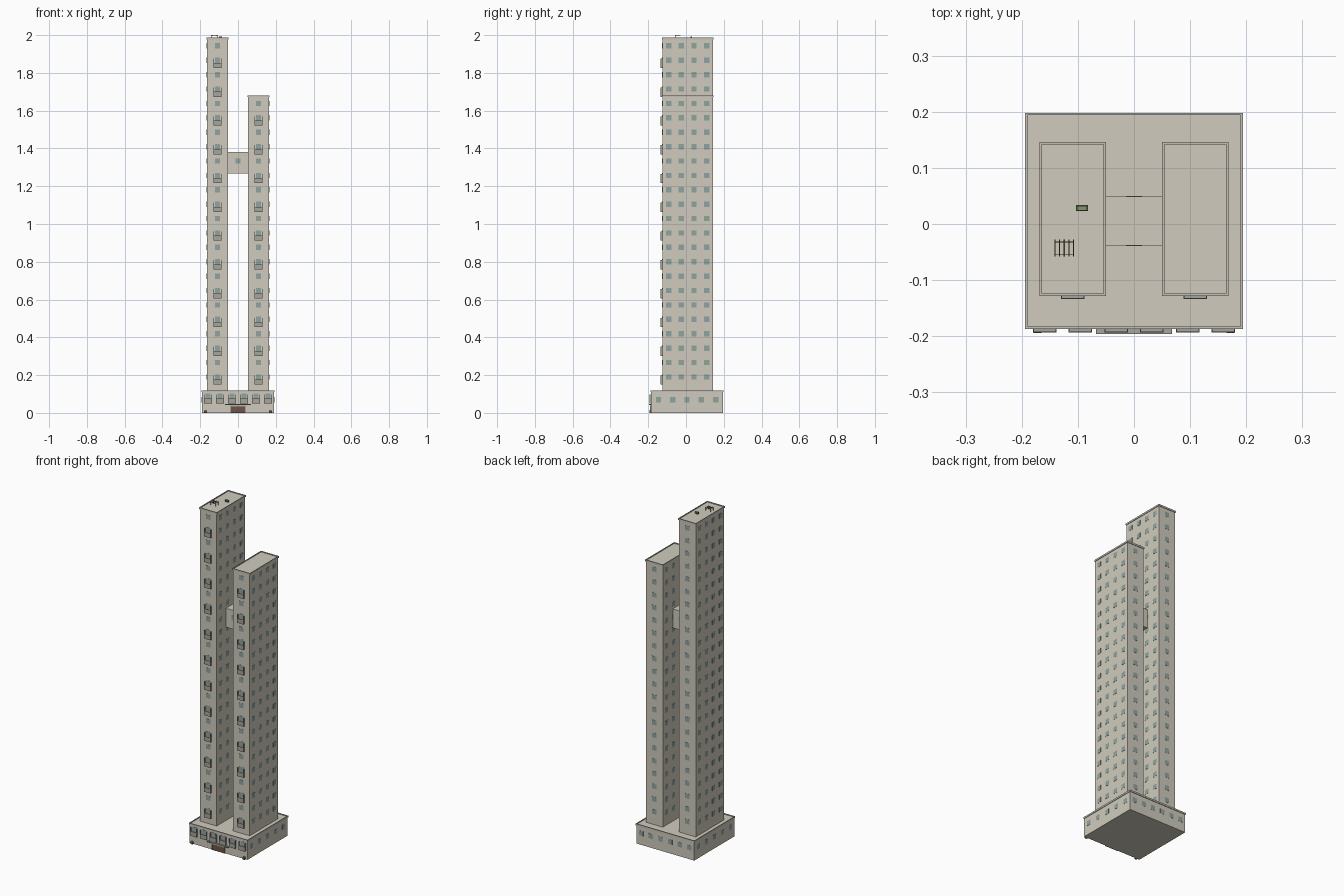
import bpy, bmesh
from mathutils import Matrix, Vector

if "Cube" in bpy.data.objects:
    bpy.data.objects.remove(bpy.data.objects["Cube"])


def material(name, r, g, b):
    m = bpy.data.materials.new(name)
    m.diffuse_color = (r, g, b, 1)
    m.use_nodes = True
    m.node_tree.nodes["Principled BSDF"].inputs["Base Color"].default_value = m.diffuse_color
    return m


WALL = material("wall", 0.63, 0.60, 0.51)
TRIM = material("trim", 0.55, 0.53, 0.46)
GLASS = material("glass", 0.28, 0.37, 0.35)
RAIL = material("railing", 0.38, 0.38, 0.34)
WOOD = material("wood", 0.16, 0.09, 0.06)
GREEN = material("green", 0.20, 0.33, 0.14)

FLOOR = 0.0762          # storey height
WIN = 0.028             # window size


def boxes(name, items, mat):
    """One object from a list of (x0, x1, y0, y1, z0, z1) boxes."""
    bm = bmesh.new()
    for x0, x1, y0, y1, z0, z1 in items:
        c = Vector((x0 + x1, y0 + y1, z0 + z1)) / 2
        bmesh.ops.create_cube(bm, size=1, matrix=Matrix.Translation(c)
                              @ Matrix.Diagonal((x1 - x0, y1 - y0, z1 - z0, 1)))
    me = bpy.data.meshes.new(name)
    bm.to_mesh(me)
    bm.free()
    me.materials.append(mat)
    ob = bpy.data.objects.new(name, me)
    bpy.context.collection.objects.link(ob)
    return ob


def rim(x0, x1, y0, y1, z, o=0.003, t=0.004, low=0.005, up=0.005):
    """Four parapet bars around a roof edge."""
    x0, x1, y0, y1 = x0 - o, x1 + o, y0 - o, y1 + o
    a, b = z - low, z + up
    return [(x0, x1, y0, y0 + t, a, b), (x0, x1, y1 - t, y1, a, b),
            (x0, x0 + t, y0 + t, y1 - t, a, b), (x1 - t, x1, y0 + t, y1 - t, a, b)]


def spread(a, b, n):
    return [a + (b - a) * (i + 0.5) / n for i in range(n)]


def windows(x0, x1, y0, y1, nx, ny, z, d=0.001, front=True):
    """Panes on all four walls at one level."""
    h = WIN / 2
    out = []
    for x in spread(x0, x1, nx):
        out.append((x - h, x + h, y1 - d, y1 + d, z - h, z + h))
        if front:
            out.append((x - h, x + h, y0 - d, y0 + d, z - h, z + h))
    for y in spread(y0, y1, ny):
        for x in (x0, x1):
            out.append((x - d, x + d, y - h, y + h, z - h, z + h))
    return out


def balcony(x, y, z, w=0.021, d=0.009, t=0.002):
    """Slab, low front panel and taller side panels."""
    f = y - d
    return [(x - w, x + w, f, y, z - 0.041, z - 0.037),
            (x - w, x + w, f, f + t, z - 0.037, z - 0.014),
            (x - w, x - w + t, f + t, y, z - 0.037, z + 0.008),
            (x + w - t, x + w, f + t, y, z - 0.037, z + 0.008),
            (x - w, x - w + t, f, f + t, z - 0.014, z + 0.008),
            (x + w - t, x + w, f, f + t, z - 0.014, z + 0.008)]


# Podium
P = (-0.191, 0.191, -0.184, 0.195)
PZ = 1.5 * FLOOR
boxes("podium", [(*P, 0, PZ)], WALL)
boxes("podium_parapet", rim(*P, PZ), TRIM)
panes = windows(*P, 6, 5, 0.069, front=False)
bal = []
for x in spread(-0.191, 0.191, 6):
    panes.append((x - 0.014, x + 0.014, -0.185, -0.183, 0.056, 0.102))
    bal += balcony(x, -0.184, 0.09)
boxes("podium_windows", panes, GLASS)
boxes("podium_balconies", bal, RAIL)

# Towers
for side, x0, x1, floors in (("left", -0.165, -0.053, 26), ("right", 0.053, 0.165, 22)):
    T = (x0, x1, -0.125, 0.143)
    top = floors * FLOOR
    boxes(side + "_tower", [(*T, PZ, top)], WALL)
    boxes(side + "_tower_parapet", rim(*T, top), TRIM)
    panes, bal = [], []
    for k in range(2, floors):
        z = (k + 0.5) * FLOOR
        panes += windows(*T, 1, 4, z)
        if k % 2 == 0 and k < floors - 1:
            bal += balcony((x0 + x1) / 2, -0.125, z)
    boxes(side + "_tower_windows", panes, GLASS)
    boxes(side + "_tower_balconies", bal, RAIL)

# Sky bridge between the towers
boxes("sky_bridge", [(-0.053, 0.053, -0.038, 0.049, 1.268, 1.381)], WALL)
zb = 17.5 * FLOOR
boxes("sky_bridge_windows", [(-0.014, 0.014, y - 0.001, y + 0.001, zb - 0.014, zb + 0.014)
                             for y in (-0.038, 0.049)], GLASS)

# Entrance doors, frame and canopy
boxes("entrance_doors", [(-0.037, -0.001, -0.188, -0.183, 0, 0.034),
                         (0.001, 0.037, -0.188, -0.183, 0, 0.034)], WOOD)
boxes("entrance_frame", [(-0.042, -0.037, -0.190, -0.183, 0, 0.038),
                         (0.037, 0.042, -0.190, -0.183, 0, 0.038),
                         (-0.037, 0.037, -0.190, -0.183, 0.034, 0.038)], RAIL)
boxes("entrance_canopy", [(-0.068, 0.068, -0.196, -0.183, 0.041, 0.047)], RAIL)

# Small planters at the front corners
boxes("corner_planters", [(x - 0.007, x + 0.007, -0.194, -0.183, 0, 0.009)
                          for x in (-0.172, 0.172)], WOOD)
boxes("corner_shrubs", [(x - 0.006, x + 0.006, -0.193, -0.184, 0.009, 0.015)
                        for x in (-0.172, 0.172)], GREEN)

# Rooftop pergola and planter on the taller tower
roof = 26 * FLOOR
xs = [-0.141 + 0.0083 * i for i in range(5)]
boxes("roof_pergola_slats", [(x - 0.001, x + 0.001, -0.058, -0.028, 1.997, 2.0) for x in xs], WOOD)
boxes("roof_pergola_frame",
      [(x - 0.001, x + 0.001, y - 0.001, y + 0.001, roof, 1.997)
       for x in (xs[0], xs[-1]) for y in (-0.054, -0.032)]
      + [(xs[0], xs[-1], y - 0.0008, y + 0.0008, 1.995, 1.997) for y in (-0.054, -0.032)], WOOD)
boxes("roof_planter", [(-0.103, -0.082, 0.023, 0.034, roof, roof + 0.007)], WOOD)
boxes("roof_shrub", [(-0.1015, -0.0835, 0.0245, 0.0325, roof + 0.007, roof + 0.011)], GREEN)
